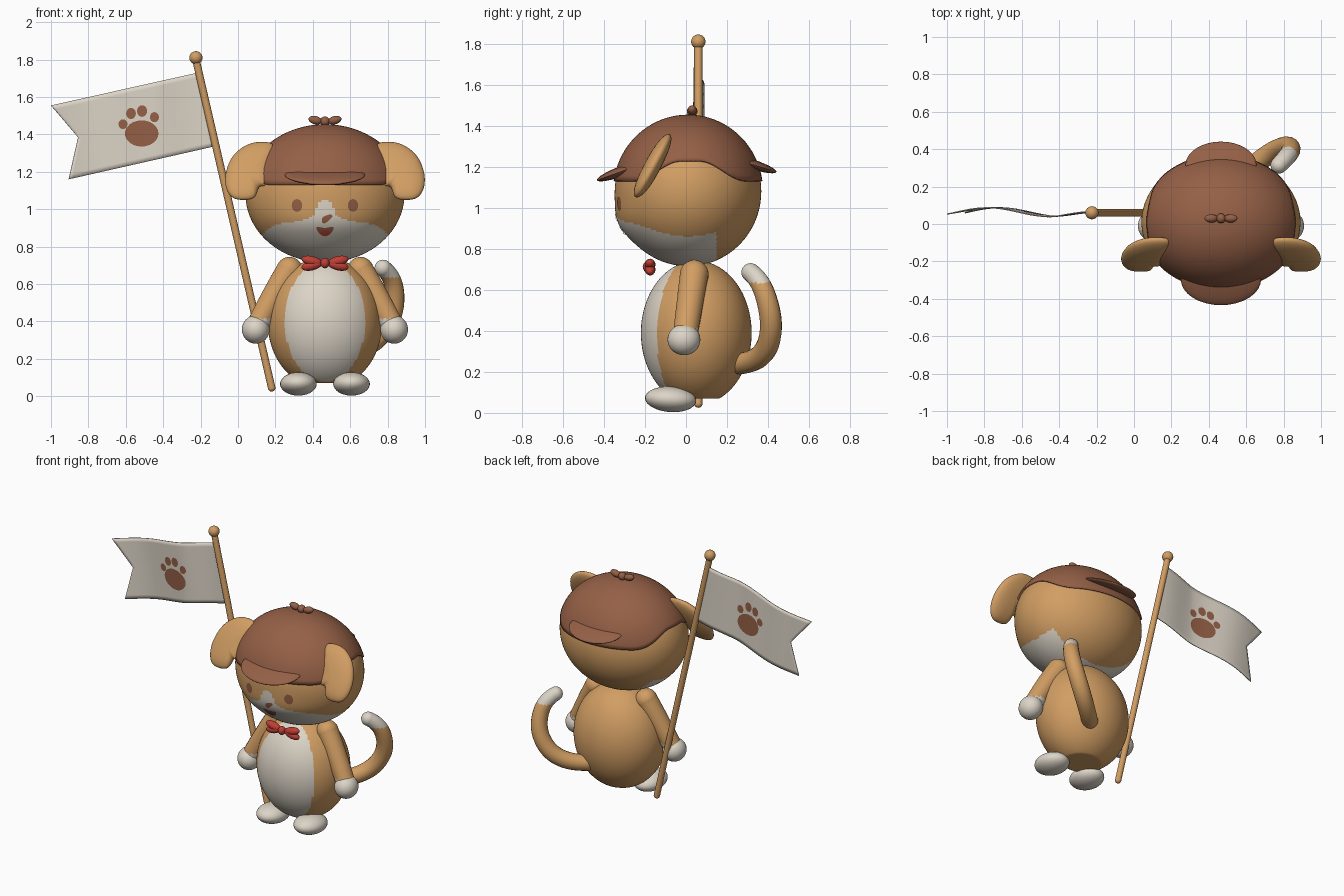
import bpy, bmesh, math
from mathutils import Vector

if "Cube" in bpy.data.objects:
    bpy.data.objects.remove(bpy.data.objects["Cube"])

CX = 0.465                      # body centre line
HC, HR = Vector((CX, 0.01, 1.08)), Vector((0.425, 0.357, 0.365))   # head ellipsoid


def material(name, rgb):
    m = bpy.data.materials.new(name)
    m.diffuse_color = (*rgb, 1)
    m.use_nodes = True
    m.node_tree.nodes["Principled BSDF"].inputs["Base Color"].default_value = m.diffuse_color
    return m


TAN = material("tan fur", (0.64, 0.34, 0.125))
BROWN = material("brown", (0.30, 0.117, 0.062))
CREAM = material("cream", (0.72, 0.66, 0.57))
RED = material("red", (0.52, 0.05, 0.035))


def finish(ob, mats, rule=None, angle=50):
    """Assign materials, smooth, optionally paint faces chosen by rule(centre)."""
    ob.data.materials.clear()
    for m in mats:
        ob.data.materials.append(m)
    if rule:
        for p in ob.data.polygons:
            p.material_index = int(rule(p.center))
    for o in bpy.context.selected_objects:
        o.select_set(False)
    ob.select_set(True)
    bpy.context.view_layer.objects.active = ob
    bpy.ops.object.shade_smooth_by_angle(angle=math.radians(angle))
    return ob


def mesh_object(name, verts, faces, mats, rule=None, angle=50):
    me = bpy.data.meshes.new(name)
    me.from_pydata(verts, [], faces)
    bm = bmesh.new()
    bm.from_mesh(me)
    bmesh.ops.recalc_face_normals(bm, faces=bm.faces)
    bm.to_mesh(me)
    bm.free()
    ob = bpy.data.objects.new(name, me)
    bpy.context.collection.objects.link(ob)
    return finish(ob, mats, rule, angle)


def ellipsoid(name, c, r, mats, rot=(0, 0, 0), seg=32, rings=20, rule=None, warp=None):
    bpy.ops.mesh.primitive_uv_sphere_add(segments=seg, ring_count=rings, radius=1,
                                         location=c, rotation=rot, scale=r)
    ob = bpy.context.object
    bpy.ops.object.transform_apply(location=True, rotation=True, scale=True)
    ob.name = name
    if warp:
        for v in ob.data.vertices:
            v.co = warp(v.co)
    return finish(ob, mats, rule)


def tube(name, pts, radii, mats, rule=None):
    cu = bpy.data.curves.new(name, 'CURVE')
    cu.dimensions = '3D'
    cu.bevel_depth, cu.bevel_resolution, cu.use_fill_caps = 1, 6, True
    sp = cu.splines.new('NURBS')
    sp.points.add(len(pts) - 1)
    for p, co, r in zip(sp.points, pts, radii):
        p.co, p.radius = (*co, 1), r
    sp.use_endpoint_u, sp.order_u, sp.resolution_u = True, min(4, len(pts)), 14
    ob = bpy.data.objects.new(name, cu)
    bpy.context.collection.objects.link(ob)
    bpy.ops.object.select_all(action='DESELECT')
    ob.select_set(True)
    bpy.context.view_layer.objects.active = ob
    bpy.ops.object.convert(target='MESH')
    return finish(bpy.context.object, mats, rule)


def smooth_loop(pts, n=5):
    """Closed Catmull-Rom outline through the points."""
    out, k = [], len(pts)
    for i in range(k):
        a, b, c, d = (Vector(pts[(i + j) % k]) for j in (-1, 0, 1, 2))
        for s in range(n):
            t = s / n
            out.append(0.5 * (2 * b + (c - a) * t + (2 * a - 5 * b + 4 * c - d) * t * t
                              + (3 * b - a - 3 * c + d) * t ** 3))
    return out


def oval(x, z, rx, rz, n=24):
    return [(x + rx * math.cos(2 * math.pi * i / n), z + rz * math.sin(2 * math.pi * i / n))
            for i in range(n)]


def disc(name, outline, centre, surface, mat, rings=5, back=None):
    """Outline in x-z filled with rings, laid on y = surface(x, z, s); back closes it."""
    c, k, verts, faces = Vector(centre), len(outline), [], []
    for f in [surface] + ([back] if back else []):
        o = len(verts)
        verts.append((c.x, f(c.x, c.y, 0), c.y))
        for r in range(1, rings + 1):
            s = math.sin(r / rings * math.pi / 2)
            for p in outline:
                q = c + (Vector(p) - c) * s
                verts.append((q.x, f(q.x, q.y, s), q.y))
        for i in range(k):
            j = (i + 1) % k
            faces.append((o, o + 1 + i, o + 1 + j))
            for r in range(rings - 1):
                a = o + 1 + r * k
                faces.append((a + i, a + k + i, a + k + j, a + j))
    ob = mesh_object(name, verts, faces, [mat], angle=60)
    if back:
        bm = bmesh.new()
        bm.from_mesh(ob.data)
        bmesh.ops.remove_doubles(bm, verts=bm.verts, dist=1e-5)
        bmesh.ops.recalc_face_normals(bm, faces=bm.faces)
        bm.to_mesh(ob.data)
        bm.free()
    return ob


# Head with a slight muzzle bulge and a cream lower face
def muzzle(co):
    front = max(0, (HC.y - co.y) / HR.y)
    return Vector((co.x, co.y - 0.022 * front ** 2 * math.exp(-((co.z - 0.91) / 0.09) ** 2), co.z))


MASK = [(0, 1.06), (0.035, 1.035), (0.06, 0.965), (0.1, 0.945), (0.25, 0.92),
        (0.3, 0.9), (0.34, 0.86), (1, 0.85)]


def cream_face(p):
    if p.y > 0.15:
        return False
    dx = abs(p.x - CX)
    for (a, za), (b, zb) in zip(MASK, MASK[1:]):
        if dx <= b:
            return p.z < za + (zb - za) * (dx - a) / (b - a)


ellipsoid("head", HC, HR, [TAN, CREAM], seg=144, rings=110, rule=cream_face, warp=muzzle)


def face_y(x, z, s=0):
    k = 1 - ((x - HC.x) / HR.x) ** 2 - ((z - HC.z) / HR.z) ** 2
    return muzzle(Vector((x, HC.y - HR.y * math.sqrt(max(k, 0)), z))).y - 0.004


# Face details
for side, x in (("left", CX - 0.15), ("right", CX + 0.15)):
    disc(side + "_eye", oval(x, 1.02, 0.028, 0.034), (x, 1.02), face_y, BROWN)
nose = [(0.45, 0.93), (0.452, 0.955), (0.49, 0.972), (0.505, 0.962), (0.485, 0.94), (0.465, 0.925)]
disc("nose", smooth_loop(nose), (0.475, 0.948), face_y, BROWN)
mouth = [(0.42, 0.905), (0.465, 0.9), (0.51, 0.905), (0.497, 0.872), (0.465, 0.855), (0.433, 0.872)]
disc("mouth", smooth_loop(mouth), (CX, 0.885), face_y, BROWN)
disc("tongue", oval(CX, 0.873, 0.026, 0.014), (CX, 0.873), lambda x, z, s: face_y(x, z) - 0.003, RED)

# Cap: dome cut along a wavy lower edge
verts, faces, N, M = [], [], 96, 20
R = HR * 1.025
for i in range(N):
    a, th = 2 * math.pi * i / N, 1.2
    for _ in range(30):
        t = min(1, max(0, (abs(R.y * math.sin(th) * math.sin(a) - 0.01) - 0.05) / 0.23))
        edge = 1.23 - 0.1 * t * t * (3 - 2 * t)
        th = 0.5 * th + 0.5 * math.acos((edge - HC.z) / R.z)
    for j in range(1, M + 1):
        p = th * j / M
        verts.append((HC.x + R.x * math.sin(p) * math.cos(a),
                      HC.y + R.y * math.sin(p) * math.sin(a), HC.z + R.z * math.cos(p)))
verts.append((HC.x, HC.y, HC.z + R.z))
for i in range(N):
    a, b = i * M, (i + 1) % N * M
    faces.append((N * M, a, b))
    faces += [(a + j, a + j + 1, b + j + 1, b + j) for j in range(M - 1)]
cap = mesh_object("cap", verts, faces, [BROWN])
cap.modifiers.new("thickness", 'SOLIDIFY').thickness = 0.012

# Cap brims and top bow
ellipsoid("front_brim", (CX, -0.295, 1.185), (0.215, 0.148, 0.026), [BROWN], (math.radians(20), 0, 0))
ellipsoid("back_brim", (CX, 0.315, 1.215), (0.19, 0.132, 0.024), [BROWN], (math.radians(-18), 0, 0))
ellipsoid("cap_knot", (CX, 0.03, 1.47), (0.026, 0.026, 0.026), [BROWN], seg=20, rings=12)
for s in (-1, 1):
    ellipsoid("cap_bow_loop", (CX + s * 0.052, 0.03, 1.476), (0.037, 0.022, 0.022), [BROWN],
              (0, -s * 0.25, 0), seg=20, rings=12)

# Bow tie
ellipsoid("tie_knot", (CX, -0.185, 0.712), (0.024, 0.026, 0.028), [RED], seg=20, rings=12)
for s in (-1, 1):
    for dz in (-0.012, 0.012):
        ellipsoid("tie_loop", (CX + s * 0.07, -0.175, 0.711 + dz), (0.057, 0.026, 0.026), [RED],
                  (0, -s * dz * 20, 0), seg=20, rings=12)

# Floppy ears: tilted rounded cushions
EAR = [(0.19, 1.34), (0.12, 1.36), (0.04, 1.34), (-0.03, 1.28), (-0.066, 1.19), (-0.062, 1.11),
       (-0.025, 1.06), (0.04, 1.05), (0.09, 1.065), (0.115, 1.12), (0.16, 1.13), (0.18, 1.23)]
for side, f in (("left", lambda x: x), ("right", lambda x: 2 * CX - x)):
    loop = smooth_loop([(f(x), z) for x, z in EAR])
    thick = lambda s: 0.045 * math.sqrt(max(0, 1 - s ** 2.5))
    tilt = lambda z: -0.165 + 0.5 * (z - 1.2)
    disc(side + "_ear", loop, (f(0.065), 1.2), lambda x, z, s: tilt(z) - thick(s), TAN, 8,
         back=lambda x, z, s: tilt(z) + thick(s))

# Body with flat underside and oval belly patch
ellipsoid("body", (CX, 0.05, 0.39), (0.305, 0.27, 0.352), [TAN, CREAM], seg=128, rings=96,
          rule=lambda p: p.y < 0 and ((p.x - CX) / 0.215) ** 2 + ((p.z - 0.4) / 0.32) ** 2 < 1,
          warp=lambda c: Vector((c.x, c.y, max(c.z, 0.07))))

# Arms, paws and feet
for side, s in (("left", -1), ("right", 1)):
    X = lambda d: CX + s * d
    tube(side + "_arm", [(X(0.19), 0.04, 0.675), (X(0.275), 0.02, 0.54), (X(0.365), -0.005, 0.37)],
         [0.07, 0.066, 0.06], [TAN, CREAM], lambda p: p.z < 0.415)
    ellipsoid(side + "_shoulder", (X(0.19), 0.04, 0.675), (0.07, 0.07, 0.07), [TAN])
    ellipsoid(side + "_paw", (X(0.37), -0.01, 0.357), (0.074, 0.08, 0.076), [CREAM])
    ellipsoid(side + "_foot", (X(0.142), -0.075, 0.066), (0.098, 0.125, 0.062), [CREAM],
              (math.radians(-4), 0, 0))

# Curled tail with a cream tip
tube("tail", [(0.58, 0.26, 0.24), (0.70, 0.37, 0.25), (0.82, 0.43, 0.38), (0.85, 0.40, 0.55),
              (0.82, 0.36, 0.65), (0.775, 0.315, 0.685)], [0.052, 0.054, 0.055, 0.052, 0.048, 0.045],
     [TAN, CREAM], lambda p: p.z > 0.635)
ellipsoid("tail_tip", (0.775, 0.315, 0.685), (0.045, 0.045, 0.045), [CREAM], seg=24, rings=16)
ellipsoid("tail_base", (0.58, 0.26, 0.24), (0.052, 0.052, 0.052), [TAN], seg=24, rings=16)

# Flag pole and ball
tube("pole", [(0.18, 0.06, 0.045), (-0.225, 0.06, 1.8)], [0.02, 0.02], [TAN])
ellipsoid("pole_foot", (0.18, 0.06, 0.045), (0.02, 0.02, 0.02), [TAN], seg=20, rings=12)
ellipsoid("pole_ball", (-0.225, 0.06, 1.81), (0.035, 0.035, 0.035), [TAN])


# Waving swallow-tailed flag
def flag_y(x, z):
    u = (-0.17 - x) / 0.8
    return 0.063 + 0.024 * min(1, 3 * max(u, 0)) * math.sin(-7.2 * u + 0.6 + 1.5 * (z - 1.45))


U, V, verts, faces = 40, 16, [], []
for j in range(V + 1):
    v = j / V
    near = Vector((-0.215, 1.73)).lerp(Vector((-0.13, 1.335)), v)
    tips = [Vector((-1.0, 1.555)), Vector((-0.855, 1.385)), Vector((-0.905, 1.16))]
    far = tips[0].lerp(tips[1], v * 2) if v < 0.5 else tips[1].lerp(tips[2], v * 2 - 1)
    for i in range(U + 1):
        p = near.lerp(far, i / U)
        verts.append((p.x, flag_y(p.x, p.y), p.y))
for j in range(V):
    for i in range(U):
        a = j * (U + 1) + i
        faces.append((a, a + 1, a + U + 2, a + U + 1))
flag = mesh_object("flag", verts, faces, [CREAM])
mod = flag.modifiers.new("thickness", 'SOLIDIFY')
mod.thickness, mod.offset = 0.006, 0

# Paw print on both sides of the flag
PADS = [(-0.515, 1.405, 0.09, 0.07), (-0.615, 1.455, 0.024, 0.026), (-0.572, 1.512, 0.026, 0.03),
        (-0.513, 1.525, 0.027, 0.031), (-0.447, 1.492, 0.024, 0.027)]
for x, z, rx, rz in PADS:
    disc("paw_print", oval(x, z, rx, rz), (x, z), lambda x, z, s: flag_y(x, z) - 0.0048, BROWN,
         back=lambda x, z, s: flag_y(x, z) + 0.0048)
